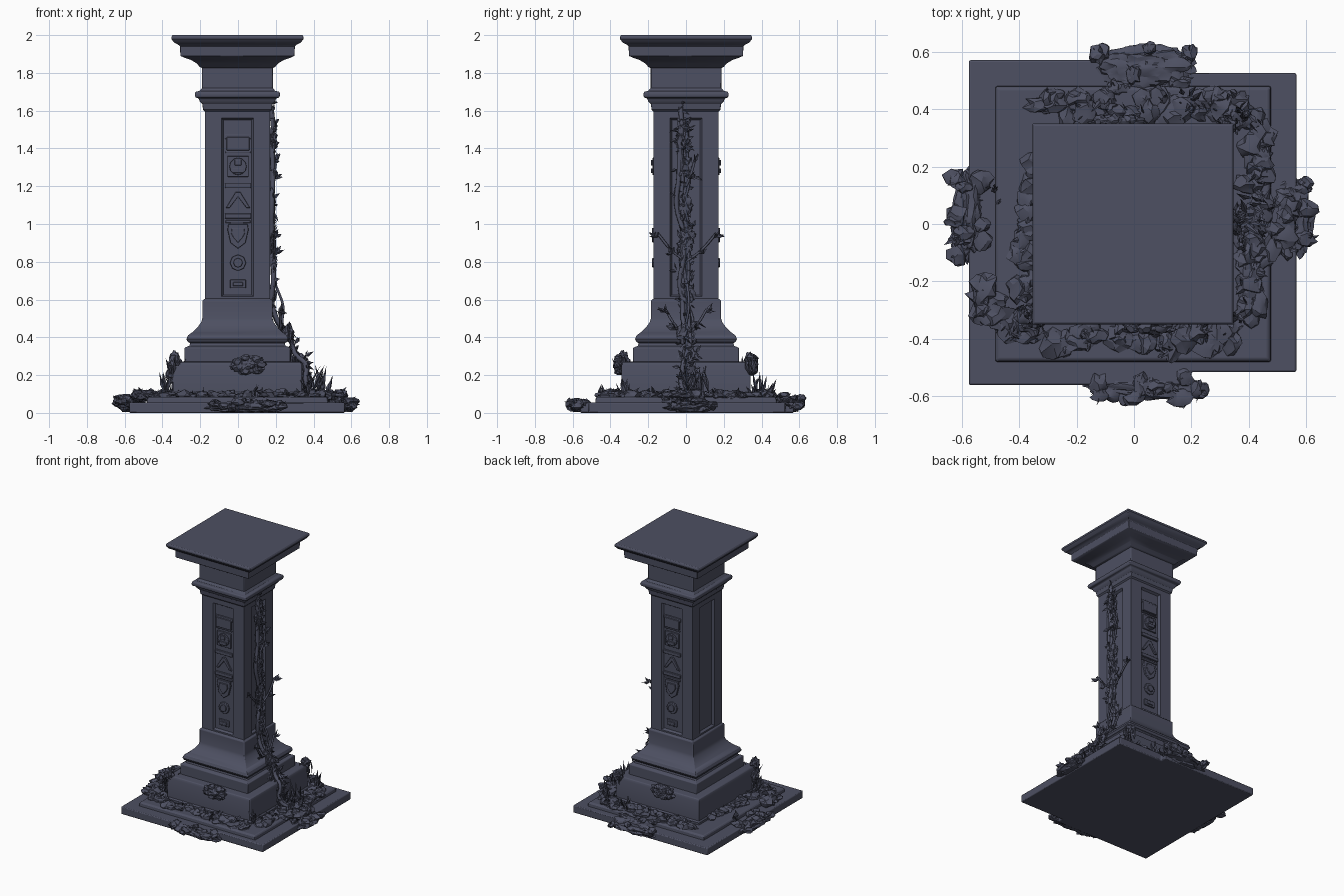
import bpy, bmesh, math, random
from mathutils import Vector, Matrix, noise

random.seed(7)
cube = bpy.data.objects.get("Cube")
if cube:
    bpy.data.objects.remove(cube)

stone = bpy.data.materials.new("slate_stone")
stone.use_nodes = True
COLOUR = (0.075, 0.08, 0.122, 1)
stone.diffuse_color = COLOUR
stone.node_tree.nodes["Principled BSDF"].inputs["Base Color"].default_value = COLOUR


def finish(name, bm, bevel=0, smooth=30):
    bmesh.ops.recalc_face_normals(bm, faces=bm.faces)
    mesh = bpy.data.meshes.new(name)
    bm.to_mesh(mesh)
    bm.free()
    mesh.materials.append(stone)
    obj = bpy.data.objects.new(name, mesh)
    bpy.context.collection.objects.link(obj)
    if bevel:
        mod = obj.modifiers.new("worn_edges", "BEVEL")
        mod.width, mod.segments, mod.limit_method = bevel, 2, "ANGLE"
        mod.angle_limit = math.radians(50)
    bpy.ops.object.select_all(action="DESELECT")
    obj.select_set(True)
    bpy.context.view_layer.objects.active = obj
    bpy.ops.object.shade_smooth_by_angle(angle=math.radians(smooth))
    return obj


def square_loft(name, profile, bevel=0.005, cx=-0.003):
    """Stack square rings of (half width, height)."""
    bm = bmesh.new()
    rings = [[bm.verts.new((cx + sx * r, sy * r, z)) for sx, sy in
              ((-1, -1), (1, -1), (1, 1), (-1, 1))] for r, z in profile]
    for a, b in zip(rings, rings[1:]):
        for i in range(4):
            j = (i + 1) % 4
            bm.faces.new((a[i], a[j], b[j], b[i]))
    bm.faces.new(rings[0][::-1])
    bm.faces.new(rings[-1])
    return finish(name, bm, bevel)


def prism(bm, outline, base, depth, matrix=Matrix()):
    """Extrude a flat outline upward along local z."""
    low = [bm.verts.new(matrix @ Vector((x, y, base))) for x, y in outline]
    high = [bm.verts.new(matrix @ Vector((x, y, base + depth))) for x, y in outline]
    n = len(outline)
    for i in range(n):
        j = (i + 1) % n
        bm.faces.new((low[i], low[j], high[j], high[i]))
    bm.faces.new(low[::-1])
    bm.faces.new(high)


# Stepped base
bm = bmesh.new()
prism(bm, [(-.575, -.56), (.2, -.56), (.2, -.515), (.565, -.515),
           (.565, .525), (.2, .525), (.2, .57), (-.575, .57)], 0, .055)
finish("base_slab", bm, .006)
square_loft("base_ledge", [(.48, .05), (.478, .075), (.47, .085)])
square_loft("plinth", [(.35, .08), (.35, .1), (.342, .11), (.342, .25), (.335, .268), (.3, .272)])
square_loft("base_moulding", [(.28, .265), (.28, .345), (.255, .355), (.25, .37), (.262, .375),
                              (.27, .39), (.262, .41), (.235, .43), (.21, .455), (.192, .48),
                              (.186, .5), (.186, .595), (.172, .605)])

# Shaft with a recessed panel in each side
bm = bmesh.new()
bmesh.ops.create_cube(bm, size=1, matrix=Matrix.Translation((-.003, 0, 1.1)) @ Matrix.Diagonal((.346, .346, 1.02, 1)))
sides = [f for f in bm.faces if abs(f.normal.z) < .5]
for half, low, high, depth in ((.084, .615, 1.56, .173), (.074, .625, 1.55, .157)):
    bmesh.ops.inset_individual(bm, faces=sides, thickness=.01)
    for f in sides:
        n = f.normal.copy()
        t = Vector((-n.y, n.x, 0))
        c = f.calc_center_median()
        for v in f.verts:
            s = half if (v.co - c).dot(t) > 0 else -half
            z = high if v.co.z > c.z else low
            v.co = n * depth + t * s + Vector((-.003, 0, z))
finish("shaft", bm)

# Collar, frieze and capital
square_loft("collar", [(.172, 1.595), (.182, 1.605), (.186, 1.635), (.2, 1.65), (.205, 1.665), (.222, 1.67),
                       (.226, 1.685), (.222, 1.7), (.2, 1.705), (.187, 1.72), (.187, 1.84)])
square_loft("capital", [(.185, 1.825), (.2, 1.832), (.215, 1.85), (.245, 1.868), (.28, 1.88),
                        (.302, 1.89), (.304, 1.942), (.315, 1.95), (.335, 1.96), (.35, 1.98),
                        (.35, 1.99), (.344, 2)], .003)


# Carved emblems on the front and back panels
def rect(w, low, high):
    return [(-w, low), (w, low), (w, high), (-w, high)]


def disc(radius, z, sides=12):
    return [(radius * math.cos(i * math.tau / sides), z + radius * math.sin(i * math.tau / sides))
            for i in range(sides)]


def chevron(z):
    return [(-.064, z), (-.045, z), (0, z + .06), (.045, z), (.064, z), (.012, z + .085), (-.012, z + .085)]


def shield(w, low, high):
    return [(0, low), (w * .7, low + .03), (w, high - .03), (w * .9, high), (-w * .9, high), (-w, high - .03), (-w * .7, low + .03)]


reliefs = [(rect(.06, 1.39, 1.46), .016), (rect(.07, 1.45, 1.475), .01), (rect(.066, 1.375, 1.385), .01),
           (rect(.056, 1.25, 1.36), .012), (disc(.046, 1.305), .022), (rect(.03, 1.27, 1.295), .03),
           (rect(.018, 1.31, 1.34), .03), (rect(.07, 1.19, 1.215), .016), (chevron(1.085), .014),
           (rect(.07, 1.03, 1.055), .016), (rect(.066, 1.005, 1.02), .01), (shield(.056, .87, 1), .016),
           (shield(.036, .9, .98), .024), (disc(.043, .795, 8), .014), (disc(.025, .795, 8), .024),
           (rect(.042, .66, .705), .012), (rect(.026, .672, .692), .018)]
for name, turn in (("front_emblems", 0), ("back_emblems", math.pi)):
    bm = bmesh.new()
    place = Matrix.Rotation(turn, 4, "Z") @ Matrix.Translation((0, -.155, 0)) @ Matrix.Rotation(math.pi / 2, 4, "X")
    for outline, depth in reliefs:
        prism(bm, outline, 0, depth, place)
    finish(name, bm, .003)


# Overgrowth: rough lumps and pointed leaves
def lump(bm, centre, size, rough=.4, detail=3, floor=.005):
    made = bmesh.ops.create_icosphere(bm, subdivisions=detail, radius=1)["verts"]
    shift = Vector((random.uniform(0, 50), 0, 0))
    for v in made:
        n = noise.noise(v.co * 2.2 + shift) + .6 * noise.noise(v.co * 5 + shift)
        p = v.co * (1 + rough * n)
        v.co = Vector(centre) + Vector(p[i] * size[i] for i in range(3))
        v.co.z = max(v.co.z, floor)


def leaf(bm, root, direction, length, width):
    d = Vector(direction).normalized()
    side = d.cross(Vector((random.uniform(-1, 1), random.uniform(-1, 1), .3))).normalized()
    up = d.cross(side)
    root = Vector(root)
    mid = root + d * length * .45
    ring = [bm.verts.new(mid + o) for o in (side * width, up * width * .35, -side * width, -up * width * .35)]
    ends = [bm.verts.new(root), bm.verts.new(root + d * length + up * length * .12)]
    for i in range(4):
        for e in ends:
            bm.faces.new((ring[i], ring[(i + 1) % 4], e))


def spread(a, b):
    return random.uniform(a, b)


# Clumps hanging over the middle of each slab edge: bounds x, y and height
for name, (x0, x1, y0, y1, top) in (("front_clump", (-.14, .24, -.61, -.53, .06)),
                                    ("back_clump", (-.13, .2, .47, .62, .09)),
                                    ("left_clump", (.5, .62, -.11, .15, .065)),
                                    ("right_clump", (-.63, -.52, -.11, .18, .085))):
    bm = bmesh.new()
    mid = Vector(((x0 + x1) / 2, (y0 + y1) / 2, 0))
    lump(bm, mid + Vector((0, 0, top * .5)), ((x1 - x0) / 2, (y1 - y0) / 2, top * .5), .3, 4)
    for k in range(22):
        p = (spread(x0, x1), spread(y0, y1), spread(.025, top))
        lump(bm, p, (spread(.02, .04), spread(.02, .04), .02), .6, 2)
        out = Vector((p[0], p[1], 0)).normalized() * .6 + Vector((spread(-.5, .5), spread(-.5, .5), .35))
        leaf(bm, p, out, spread(.02, .05), .01)
    finish(name, bm, smooth=25)

# Creeping growth around the plinth, as strips on the ledge
bm = bmesh.new()
strips = [((-.4, -.39), (.36, -.4), 30), ((.4, -.33), (.43, .36), 38), ((.36, .41), (-.34, .41), 32),
          ((-.375, .2), (-.38, -.36), 18), ((-.56, -.22), (-.4, -.38), 14), ((.42, -.15), (.54, .05), 12),
          ((.29, .44), (.4, .36), 10)]
for a, b, count in strips:
    for k in range(count):
        x, y = Vector(a).lerp(Vector(b), (k + random.random()) / count)
        x, y = x + spread(-.035, .035), y + spread(-.035, .035)
        lump(bm, (x, y, .09), (spread(.025, .05), spread(.025, .05), spread(.012, .035)), .6, 2, .05)
        if k % 2:
            leaf(bm, (x, y, .09), (spread(-1, 1), spread(-1, 1), spread(.3, 1.2)), spread(.04, .075), .01)
finish("creeping_growth", bm, smooth=25)

# Tufts on the plinth corners and tall grass on the ledge
bm = bmesh.new()
for x, y, z, count, tall in ((-.34, -.33, .2, 9, .1), (-.36, -.3, .1, 9, .12), (.44, .1, .1, 7, .16),
                             (.46, .04, .1, 4, .13), (.33, .34, .2, 8, .11), (.37, .38, .1, 9, .14),
                             (.38, .02, .12, 8, .16), (-.5, .1, .07, 6, .06), (.2, .42, .09, 8, .09),
                             (.1, -.44, .08, 5, .07), (.36, -.33, .1, 8, .1)):
    for k in range(count):
        root = (x + spread(-.03, .03), y + spread(-.03, .03), z)
        leaf(bm, root, (spread(-.4, .4), spread(-.4, .4), 1), tall * spread(.6, 1.1), .011)
for x, y, z, s in ((-.335, -.335, .28, .03), (.32, .34, .28, .03), (-.35, -.31, .2, .03)):
    lump(bm, (x, y, z), (s, s, s * 1.4), .5)
finish("grass_tufts", bm, smooth=25)

# Carved bosses on the plinth front and back
for name, sign in (("front_boss", -1), ("back_boss", 1)):
    bm = bmesh.new()
    lump(bm, (-.055 * sign, .345 * sign, .255), (.085, .035, .05), .35, 4)
    for k in range(7):
        a = k * math.tau / 7
        lump(bm, (-.055 * sign + .065 * math.cos(a), .36 * sign, .255 + .035 * math.sin(a)), (.025, .02, .02), .4, 2)
    finish(name, bm, smooth=25)


# Climbing vine on the left side
def stem(name, points, radius):
    curve = bpy.data.curves.new(name, "CURVE")
    curve.dimensions, curve.bevel_depth, curve.bevel_resolution = "3D", radius, 2
    curve.resolution_u, curve.use_fill_caps = 4, True
    line = curve.splines.new("BEZIER")
    line.bezier_points.add(len(points) - 1)
    for bp, p in zip(line.bezier_points, points):
        bp.co = p
        bp.handle_left_type = bp.handle_right_type = "AUTO"
    curve.materials.append(stone)
    bpy.context.collection.objects.link(bpy.data.objects.new(name, curve))


root_path = [(.43, .0, .09), (.36, .01, .15), (.35, 0, .26), (.295, .02, .31), (.27, .01, .4), (.21, 0, .47)]
leaves = bmesh.new()
for k in range(4):
    path = [(x + spread(0, .012), y + spread(-.04, .04), z) for x, y, z in root_path]
    path += [(.176 + spread(0, .012), (k - 1.5) * .014 - .012 * (z > 1) + spread(-.02, .02), z)
             for z in (.58, .7, .82, .95, 1.1, 1.25, 1.4, 1.5, 1.62 - .06 * k)]
    stem("vine_stem_%d" % (k + 1), path, .013 - .002 * k)
    for x, y, z in path:
        for n in range(4):
            p = (x, y + spread(-.02, .02), z + spread(-.06, .06))
            leaf(leaves, p, (.25, spread(-1, 1), spread(-.5, 1)), spread(.03, .06), .011)
stem("vine_loop", [(.18, 0, .72), (.21, .01, .65), (.24, .015, .56), (.235, 0, .47), (.27, -.01, .38)], .007)
for k, (side, z, reach) in enumerate(((-1, .8, .15), (1, .8, .16), (-1, .4, .11), (1, .4, .11), (1, 1.2, .05))):
    x = .185 if z > .5 else .215
    path = [(x, 0, z), (x + .01, side * reach * .5, z + .06), (x + .005, side * reach, z + .15)]
    stem("vine_branch_%d" % (k + 1), path, .007)
    for px, py, pz in path[1:]:
        for n in range(5):
            leaf(leaves, (px, py, pz - .02), (.3, side * spread(-.3, 1), spread(0, 1)), spread(.03, .06), .012)
for z in (.14, .19, .23, .3, .42, .63, .88, .93, 1.1, 1.3, 1.45):
    x = .345 if z < .27 else .27 if z < .45 else .18
    lump(leaves, (x, spread(-.02, .02), z), (.02, .035, .05), .6)
finish("vine_leaves", leaves, smooth=25)
